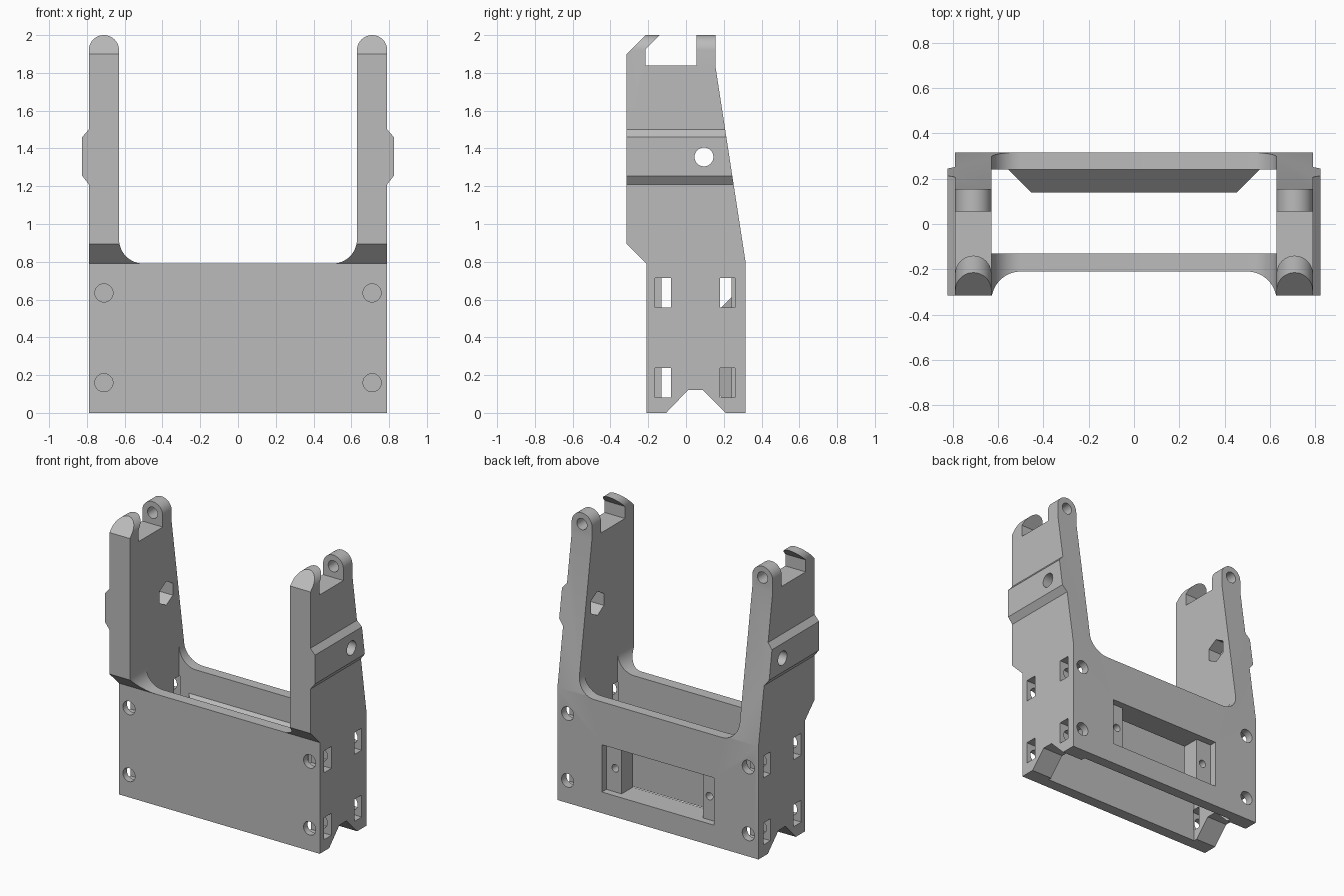
import bpy, bmesh
from math import sin, cos, radians

cube = bpy.data.objects.get("Cube")
if cube:
    bpy.data.objects.remove(cube, do_unlink=True)

grey = bpy.data.materials.new("plain grey")
grey.use_nodes = True
grey.diffuse_color = (0.5, 0.5, 0.5, 1)
grey.node_tree.nodes["Principled BSDF"].inputs["Base Color"].default_value = (0.5, 0.5, 0.5, 1)


def arc(cx, cz, r, start, end, steps):
    angles = [radians(start + (end - start) * i / steps) for i in range(steps + 1)]
    return [(cx + r * cos(a), cz + r * sin(a)) for a in angles]


def circle(cx, cz, r, sides, turn=0):
    return arc(cx, cz, r, turn, turn + 360, sides)[:-1]


def rect(a0, a1, b0, b1):
    return [(a0, b0), (a1, b0), (a1, b1), (a0, b1)]


def loft(name, loop_a, loop_b):
    """Solid between two matching loops of 3D points."""
    bm = bmesh.new()
    a = [bm.verts.new(p) for p in loop_a]
    b = [bm.verts.new(p) for p in loop_b]
    bm.faces.new(a)
    bm.faces.new(b)
    for i in range(len(a)):
        j = (i + 1) % len(a)
        bm.faces.new((a[i], a[j], b[j], b[i]))
    bmesh.ops.recalc_face_normals(bm, faces=bm.faces)
    mesh = bpy.data.meshes.new(name)
    bm.to_mesh(mesh)
    bm.free()
    mesh.materials.append(grey)
    obj = bpy.data.objects.new(name, mesh)
    bpy.context.collection.objects.link(obj)
    return obj


def prism(name, pts, axis, lo, hi):
    """Profile extruded along x (points are y, z) or along y (points are x, z)."""
    place = (lambda t, p: (t, p[0], p[1])) if axis == "x" else (lambda t, p: (p[0], t, p[1]))
    return loft(name, [place(lo, p) for p in pts], [place(hi, p) for p in pts])


def combine(body, tool, operation="DIFFERENCE"):
    """Apply a boolean to the body and discard the tool."""
    tool.hide_render = True
    mod = body.modifiers.new("cut", "BOOLEAN")
    mod.operation = operation
    mod.solver = "EXACT"
    mod.object = tool
    bpy.context.view_layer.objects.active = body
    bpy.ops.object.modifier_apply(modifier=mod.name)
    bpy.data.objects.remove(tool, do_unlink=True)


# Side outline: bottom notch, tapered back, rear lug and front hook
side = [(-0.21, 0), (-0.105, 0), (0.01, 0.12), (0.09, 0.12), (0.21, 0), (0.315, 0),
        (0.315, 0.8), (0.155, 1.84), (0.155, 2.1), (0.055, 2.1), (0.055, 1.84),
        (-0.215, 1.84), (-0.215, 1.925), (-0.04, 2.1), (-0.115, 2.1), (-0.315, 1.9),
        (-0.315, 0.895), (-0.21, 0.79)]
frame = prism("bracket_frame", side, "x", -0.9, 0.9)

# Front outline: two round-topped arms with outer ribs and filleted roots
half = (arc(0.5, 0.92, 0.13, -90, 0, 12) + arc(0.71, 1.92, 0.08, 180, 0, 24)
        + [(0.79, 1.5), (0.825, 1.46), (0.825, 1.255), (0.79, 1.21), (0.79, -0.1)])
outline = half + [(-x, z) for x, z in reversed(half)]
combine(frame, prism("front_outline", outline, "y", -0.5, 0.5), "INTERSECT")

# Open cavity between the front and back panels
combine(frame, prism("cavity", rect(-0.13, 0.24, -0.1, 1.0), "x", -0.63, 0.63))


# Window surround with sloped sides on the inside of the back panel
def surround_loop(y):
    grow = y - 0.14
    return [(x, y, z) for x, z in rect(-0.455 - grow, 0.455 + grow, 0.13 - grow, 0.51 + grow)]


combine(frame, loft("window_surround", surround_loop(0.14), surround_loop(0.265)), "UNION")

# Window recess and through opening
combine(frame, prism("recess", rect(-0.44, 0.44, 0.15, 0.486), "y", 0.265, 0.4))
combine(frame, prism("opening", rect(-0.32, 0.32, 0.15, 0.486), "y", 0.1, 0.3))

for s in (-1, 1):
    # Small screw holes beside the window
    combine(frame, prism("window_screw", circle(s * 0.37, 0.318, 0.027, 20), "y", 0.16, 0.3))
    # Pivot hole in the rear lug
    combine(frame, prism("lug_hole", circle(s * 0.71, 1.92, 0.04, 24), "y", 0.02, 0.2))
    # Arm hole with a hexagonal pocket on the inner face
    combine(frame, prism("arm_hole", circle(0.095, 1.355, 0.05, 32), "x", s * 0.6, s * 0.9))
    combine(frame, prism("hex_pocket", circle(0.095, 1.355, 0.085, 6, 90), "x", s * 0.6, s * 0.73))
    # Corner screw holes and the nut slots that cross them
    for z in (0.16, 0.635):
        for y0, y1, h0, h1 in ((-0.165, -0.08, -0.3, -0.04), (0.18, 0.26, 0.14, 0.4)):
            combine(frame, prism("corner_screw", circle(s * 0.71, z, 0.048, 28), "y", h0, h1))
            combine(frame, prism("nut_slot", rect(y0, y1, z - 0.078, z + 0.078), "x", s * 0.625, s * 0.9))

# Smooth the round surfaces, keep the edges sharp
bpy.ops.object.select_all(action="DESELECT")
frame.select_set(True)
bpy.context.view_layer.objects.active = frame
bpy.ops.object.shade_smooth_by_angle(angle=radians(25))
